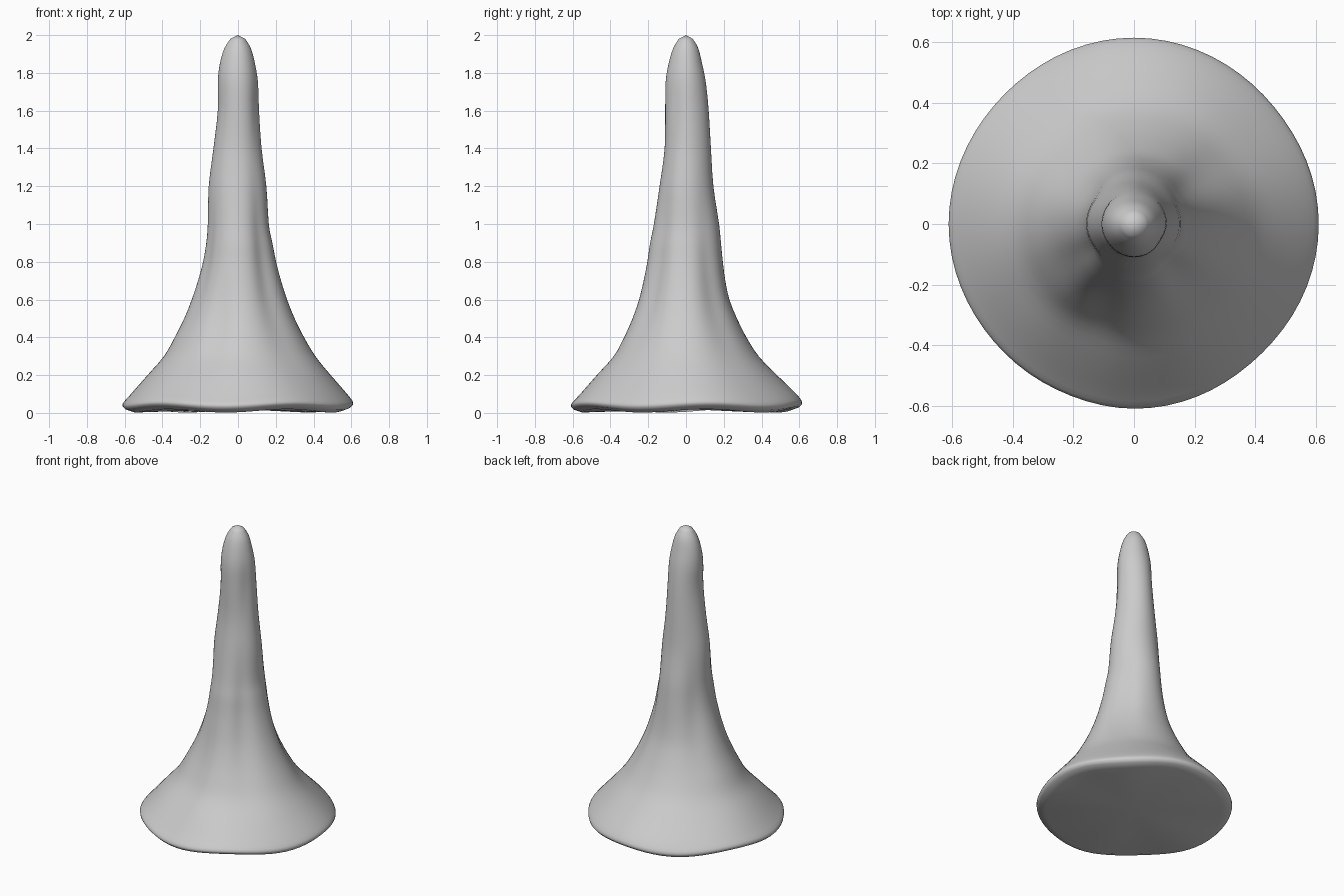
import bpy, bmesh, math

if "Cube" in bpy.data.objects:
    bpy.data.objects.remove(bpy.data.objects["Cube"])

# Height, then radius towards +x, +y, -x, -y
PROFILE = [
    (0.025, .595, .60, .595, .595),
    (0.05, .61, .615, .612, .61),
    (0.10, .575, .58, .57, .565),
    (0.20, .49, .48, .48, .475),
    (0.30, .41, .385, .392, .385),
    (0.40, .35, .32, .335, .33),
    (0.50, .30, .27, .285, .285),
    (0.60, .26, .23, .245, .25),
    (0.70, .228, .208, .212, .225),
    (0.80, .202, .195, .185, .205),
    (0.90, .182, .185, .168, .19),
    (1.00, .163, .175, .16, .17),
    (1.20, .150, .145, .155, .14),
    (1.40, .125, .132, .13, .113),
    (1.60, .112, .12, .107, .11),
    (1.75, .106, .105, .107, .108),
    (1.85, .09, .085, .096, .092),
    (1.93, .068, .065, .072, .068),
    (1.98, .038, .036, .04, .038),
]
# Shallow drapery grooves: angle, centre height, angular width, height spread, depth
GROOVES = [(-48, .75, 16, .40, .09), (-110, .45, 14, .25, .06),
           (35, .65, 16, .35, .07), (140, .75, 18, .35, .06),
           (-150, .80, 14, .35, .05), (-30, 1.6, 20, .2, .06)]
SEG = 72


def catmull(a, b, c, d, t):
    return b + .5 * t * (c - a + t * (2*a - 5*b + 4*c - d + t * (3*(b - c) + d - a)))


def smooth_rows(rows, steps=3):
    out = []
    for i in range(len(rows) - 1):
        quad = [rows[max(0, min(len(rows) - 1, i + k))] for k in (-1, 0, 1, 2)]
        out += [[catmull(*v, s / steps) for v in zip(*quad)] for s in range(steps)]
    return out + [list(rows[-1])]


def radius(row, a):
    z, r = row[0], row[1:]
    q = a / (math.pi / 2)
    i = int(q) % 4
    t = (1 - math.cos((q - int(q)) * math.pi)) / 2
    val = r[i] * (1 - t) + r[(i + 1) % 4] * t
    for g, gz, w, h, depth in GROOVES:
        da = (math.degrees(a) - g + 180) % 360 - 180
        val *= 1 - depth * math.exp(-(da / w) ** 2 - ((z - gz) / h) ** 2)
    # slightly uneven rim
    return val * (1 - .012 * (1 - math.cos(4 * a)) * .5)


# Flared body with rounded tip and closed underside
bm = bmesh.new()
rings = []
for row in smooth_rows(PROFILE):
    ring = []
    for k in range(SEG):
        a = k * 2 * math.pi / SEG
        r = radius(row, a)
        ripple = .01 * math.sin(5 * a + .6) * max(0, 1 - row[0] / .25)
        ring.append(bm.verts.new((r * math.cos(a), r * math.sin(a), row[0] + ripple)))
    rings.append(ring)
for lo, hi in zip(rings, rings[1:]):
    for k in range(SEG):
        n = (k + 1) % SEG
        bm.faces.new((lo[k], lo[n], hi[n], hi[k]))
tip = bm.verts.new((0, 0, 2))
base = bm.verts.new((0, 0, .02))
inner = [bm.verts.new((v.co.x * .93, v.co.y * .93, v.co.z - .014)) for v in rings[0]]
for k in range(SEG):
    n = (k + 1) % SEG
    bm.faces.new((rings[-1][k], rings[-1][n], tip))
    bm.faces.new((rings[0][n], rings[0][k], inner[k], inner[n]))
    bm.faces.new((inner[n], inner[k], base))
bmesh.ops.recalc_face_normals(bm, faces=bm.faces)

mesh = bpy.data.meshes.new("flared_spire")
bm.to_mesh(mesh)
bm.free()
obj = bpy.data.objects.new("flared_spire", mesh)
bpy.context.collection.objects.link(obj)
bpy.context.view_layer.objects.active = obj
obj.select_set(True)
bpy.ops.object.shade_smooth_by_angle(angle=math.radians(50))
